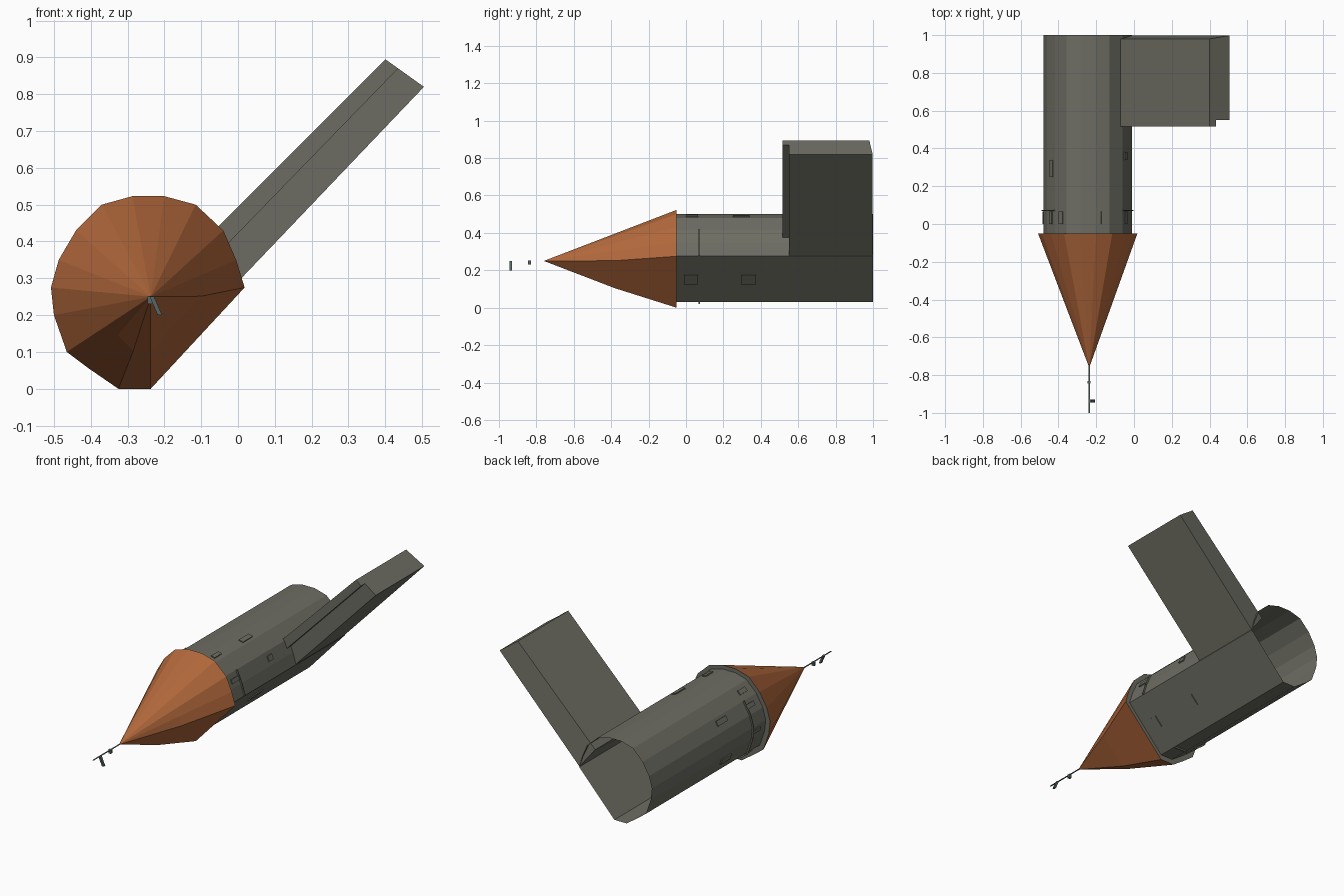
import bpy, bmesh
from mathutils import Vector

if "Cube" in bpy.data.objects:
    bpy.data.objects.remove(bpy.data.objects["Cube"])


def material(name, rgb):
    m = bpy.data.materials.new(name)
    m.diffuse_color = (*rgb, 1)
    m.use_nodes = True
    m.node_tree.nodes["Principled BSDF"].inputs["Base Color"].default_value = m.diffuse_color
    return m


GREY = material("hull grey", (0.152, 0.152, 0.125))
RUST = material("nose rust", (0.45, 0.14, 0.045))
SLATE = material("probe slate", (0.10, 0.13, 0.13))


def build(name, verts, faces, mats, rule=None, fix=True):
    me = bpy.data.meshes.new(name)
    me.from_pydata([tuple(v) for v in verts], [], faces)
    for m in mats:
        me.materials.append(m)
    bm = bmesh.new()
    bm.from_mesh(me)
    if fix:
        bmesh.ops.recalc_face_normals(bm, faces=bm.faces)
    if rule:
        for f in bm.faces:
            f.material_index = rule(f)
    bm.to_mesh(me)
    bm.free()
    ob = bpy.data.objects.new(name, me)
    bpy.context.collection.objects.link(ob)
    return ob


def prism(name, a, b, mat):
    """Closed solid between two matching outlines."""
    n = len(a)
    faces = [tuple(range(n)), tuple(range(n, 2 * n))]
    faces += [(i, (i + 1) % n, n + (i + 1) % n, n + i) for i in range(n)]
    return build(name, list(a) + list(b), faces, [mat])


# Round outline (x, z) with one flat lower-right side between points 1 and 2
OUT = [(-.325, 0), (-.237, 0), (.018, .275), (-.005, .35), (-.04, .43),
       (-.115, .5), (-.2, .523), (-.287, .523), (-.37, .5), (-.44, .43),
       (-.487, .35), (-.508, .275), (-.5, .2), (-.465, .1), (-.405, .055)]
N = len(OUT)
HULL = [(-.245 + (x + .245) * .893, .03 + z * .899) for x, z in OUT]

# Nose cone with a slightly bulged middle ring and a grey base
apex = Vector((-.237, -.76, .25))
base = [Vector((x, -.05, z)) for x, z in OUT]
mid = [apex.lerp(p, .535) for p in base]
for i in (0, 1, 2):
    mid[i].z -= .012
faces = [(0, 1 + i, 1 + (i + 1) % N) for i in range(N)]
faces += [(1 + i, 1 + N + i, 1 + N + (i + 1) % N, 1 + (i + 1) % N) for i in range(N)]
faces.append(tuple(range(1 + N, 1 + 2 * N)))
build("nose_cone", [apex] + mid + base, faces, [RUST, GREY],
      lambda f: 1 if len(f.verts) == N else 0)

# Hull tube, open at the back
verts = [(x, -.05, z) for x, z in HULL] + [(x, 1, z) for x, z in HULL]
build("hull_tube", verts,
      [(i, (i + 1) % N, N + (i + 1) % N, N + i) for i in range(N)], [GREY])

# Wing: stepped front edge, raked back edge, continuing the flat side
root = {"top": (-.1, .395), "mid": (-.075, .345), "low": (-.01, .28)}
tip = {"top": (.4, .895), "mid": (.435, .87), "low": (.505, .82)}
section = [("top", .515), ("top", .98), ("low", .998), ("low", .55),
           ("mid", .55), ("mid", .515)]
ring = lambda d: [(d[k][0], y, d[k][1]) for k, y in section]
prism("wing", ring(root), ring(tip), GREY)


# Thin hatch plates lying on the hull facets
def plate(name, facet, f0, f1, y0, y1, t=.006):
    p = Vector((HULL[facet][0], 0, HULL[facet][1]))
    q = Vector((HULL[(facet + 1) % N][0], 0, HULL[(facet + 1) % N][1]))
    d = (q - p).normalized()
    n = Vector((d.z, 0, -d.x))
    a, b = p.lerp(q, f0), p.lerp(q, f1)
    outline = [Vector((v.x, y, v.z)) for v, y in ((a, y0), (b, y0), (b, y1), (a, y1))]
    prism(name, [v - n * .002 for v in outline], [v + n * t for v in outline], GREY)


plate("side_hatch_front", 1, .4, .6, -.01, .065)
plate("side_hatch_rear", 1, .4, .6, .295, .375)
for k, facet in enumerate((3, 5, 8, 9, 11, 13)):
    plate(f"front_hatch_{k}", facet, .3, .6, 0, .065)
for k, facet in enumerate((5, 9, 12)):
    plate(f"rear_hatch_{k}", facet, .2, .55, .25, .34)
plate("small_hatch", 3, .3, .7, .34, .38)

# Narrow collar strips behind the nose
for k, facet in enumerate((0, 2, 3, 9, 10, 11, 12, 13)):
    plate(f"collar_strip_{k}", facet, 0, 1, .068, .074, .009)


# Probe boom and its two small vanes
def box(name, x0, x1, y0, y1, z0, z1, mat, lean=0):
    lo = [(x0 + lean, y0, z0), (x1 + lean, y0, z0), (x1 + lean, y1, z0), (x0 + lean, y1, z0)]
    hi = [(x0, y0, z1), (x1, y0, z1), (x1, y1, z1), (x0, y1, z1)]
    prism(name, lo, hi, mat)


box("probe_boom", -.241, -.233, -1, -.75, .249, .251, SLATE)
box("probe_vane_front", -.240, -.228, -.945, -.93, .2, .25, SLATE, .022)
box("probe_vane_rear", -.246, -.230, -.845, -.83, .23, .252, SLATE)
